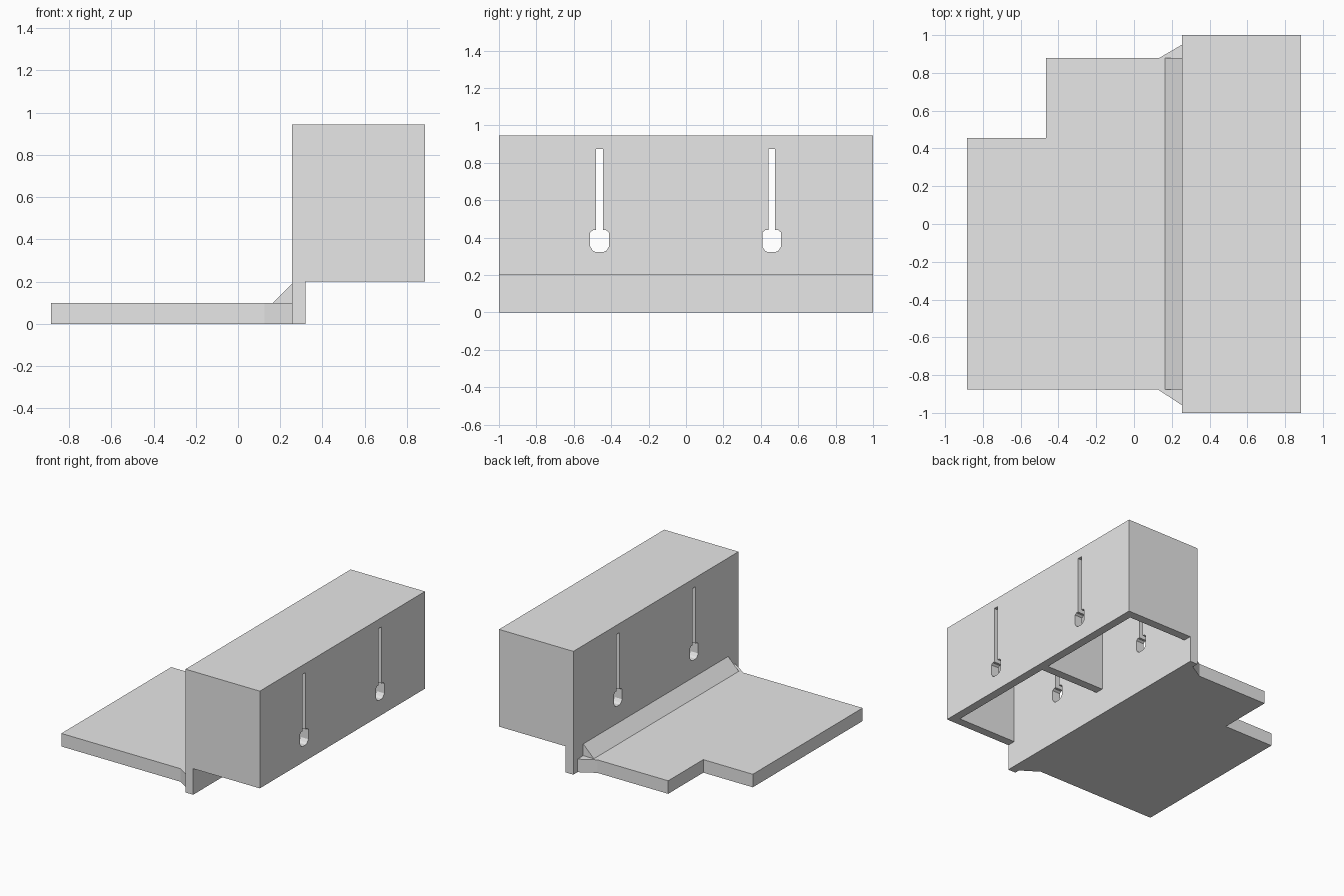
import bpy
import bmesh
from mathutils import Matrix, Vector

cube = bpy.data.objects.get("Cube")
if cube:
    bpy.data.objects.remove(cube, do_unlink=True)

grey = bpy.data.materials.new("light grey")
grey.use_nodes = True
colour = (0.8, 0.8, 0.8, 1)
grey.diffuse_color = colour
grey.node_tree.nodes["Principled BSDF"].inputs["Base Color"].default_value = colour


def prism(name, outline, start, end, axis="z"):
    """Extrude a 2D outline along one axis."""
    place = {
        "x": lambda a, b, c: Vector((c, a, b)),
        "y": lambda a, b, c: Vector((a, c, b)),
        "z": lambda a, b, c: Vector((a, b, c)),
    }[axis]
    bm = bmesh.new()
    face = bm.faces.new([bm.verts.new(place(a, b, start)) for a, b in outline])
    out = bmesh.ops.extrude_face_region(bm, geom=[face])
    verts = [g for g in out["geom"] if isinstance(g, bmesh.types.BMVert)]
    bmesh.ops.translate(bm, verts=verts, vec=place(0, 0, end - start))
    bmesh.ops.recalc_face_normals(bm, faces=bm.faces)
    mesh = bpy.data.meshes.new(name)
    bm.to_mesh(mesh)
    bm.free()
    mesh.materials.append(grey)
    obj = bpy.data.objects.new(name, mesh)
    bpy.context.collection.objects.link(obj)
    return obj


def rect(a0, a1, b0, b1):
    return [(a0, b0), (a1, b0), (a1, b1), (a0, b1)]


WALL = 0.065
BACK, FRONT = 0.255, 0.885      # x extent of the box
LOW, HIGH = 0.2, 0.945          # z extent of the box
INNER = 1 - WALL

# Box shell, open underneath
mount_wall = prism("mounting_wall", rect(-1, 1, 0, HIGH), BACK, BACK + WALL, "x")
outer_wall = prism("outer_wall", rect(-1, 1, LOW, HIGH), FRONT - WALL, FRONT, "x")
prism("box_top", rect(BACK + WALL, FRONT - WALL, -1, 1), HIGH - WALL, HIGH)
for name, y in (("front_end", -1), ("divider", -WALL / 2), ("back_end", INNER)):
    prism(name, rect(BACK + WALL, FRONT - WALL, LOW, HIGH - WALL), y, y + WALL, "y")

# Keyhole slots through both long walls
half = [(0.018, 0.875), (0.018, 0.44), (0.035, 0.44), (0.05, 0.428),
        (0.05, 0.352), (0.036, 0.33), (0.018, 0.322)]
keyhole = half + [(-a, b) for a, b in reversed(half)]
for side, y in (("front", -0.462), ("back", 0.458)):
    cutter = prism(side + "_keyhole_cutter", [(y + a, b) for a, b in keyhole], 0.1, 1, "x")
    cutter.hide_render = True
    cutter.hide_viewport = True
    cutter.display_type = "WIRE"
    for wall in (mount_wall, outer_wall):
        cut = wall.modifiers.new(side + " keyhole", "BOOLEAN")
        cut.operation = "DIFFERENCE"
        cut.solver = "EXACT"
        cut.object = cutter

# Base plate with a notched back corner
prism("base_plate", [(-0.885, -0.875), (BACK, -0.875), (BACK, 0.88),
                     (-0.465, 0.88), (-0.465, 0.455), (-0.885, 0.455)], 0, 0.1)

# Sloped fillet and side gussets bracing the plate
prism("joint_fillet", [(0.165, 0.1), (BACK, 0.1), (BACK, 0.19)], -0.875, 0.88, "y")
prism("front_gusset", [(0.125, -0.875), (BACK, -0.96), (BACK, -0.875)], 0, 0.1)
prism("back_gusset", [(0.135, 0.88), (BACK, 0.88), (BACK, 0.95)], 0, 0.1)
